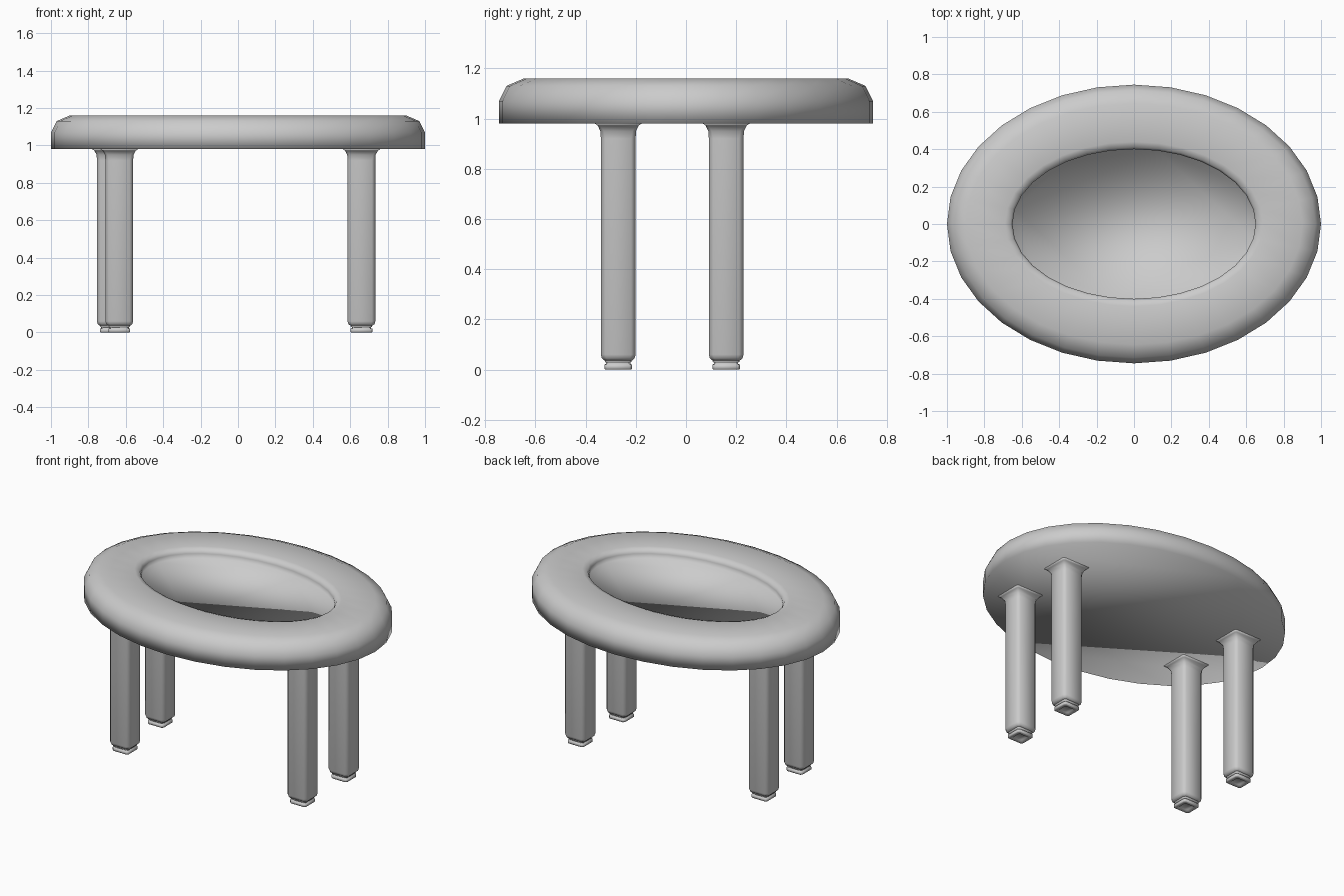
import bpy
import bmesh
import math

cube = bpy.data.objects.get("Cube")
if cube:
    bpy.data.objects.remove(cube, do_unlink=True)

grey = bpy.data.materials.new("soft_grey")
grey.use_nodes = True
colour = (0.6, 0.6, 0.6, 1)
grey.diffuse_color = colour
grey.node_tree.nodes["Principled BSDF"].inputs["Base Color"].default_value = colour


def loft(name, rings, location=(0, 0, 0)):
    """Skin a stack of closed rings, cap both ends and shade smooth."""
    bm = bmesh.new()
    loops = [[bm.verts.new(p) for p in ring] for ring in rings]
    for a, b in zip(loops, loops[1:]):
        for i in range(len(a)):
            j = (i + 1) % len(a)
            bm.faces.new((a[i], a[j], b[j], b[i]))
    bm.faces.new(loops[0])
    bm.faces.new(loops[-1])
    bmesh.ops.recalc_face_normals(bm, faces=bm.faces[:])
    for face in bm.faces:
        face.smooth = True
    mesh = bpy.data.meshes.new(name)
    bm.to_mesh(mesh)
    bm.free()
    mesh.materials.append(grey)
    obj = bpy.data.objects.new(name, mesh)
    obj.location = location
    bpy.context.collection.objects.link(obj)
    return obj


def ellipse(rx, ry, z, sides=32):
    angles = [math.tau * i / sides for i in range(sides)]
    return [(rx * math.cos(a), ry * math.sin(a), z) for a in angles]


def chamfered_square(hx, hy, chamfer, z):
    corners = []
    for sx, sy in ((1, 1), (-1, 1), (-1, -1), (1, -1)):
        pair = [(sx * hx, sy * (hy - chamfer), z), (sx * (hx - chamfer), sy * hy, z)]
        corners += pair if sx * sy > 0 else pair[::-1]
    return corners


# Oval top: flat underside, rounded rim and a shallow oval recess
top_profile = [
    (1.0, 0.745, 0.98), (1.0, 0.745, 1.07), (0.97, 0.715, 1.13),
    (0.9, 0.645, 1.16), (0.69, 0.44, 1.16), (0.66, 0.41, 1.15),
    (0.65, 0.4, 1.13), (0.65, 0.4, 1.10),
]
loft("oval_top", [ellipse(*p) for p in top_profile])

# Leg profile from the flared head to the tapered end: half width, chamfer, height
leg_profile = [
    (0.10, 0.005, 0.982), (0.085, 0.008, 0.972), (0.074, 0.014, 0.95),
    (0.072, 0.018, 0.92), (0.072, 0.018, 0.06), (0.068, 0.018, 0.045),
    (0.058, 0.014, 0.037),
]
# Foot with a groove and a recessed underside
foot_profile = [
    (0.054, 0.010, 0.042), (0.056, 0.010, 0.032), (0.050, 0.010, 0.028),
    (0.050, 0.010, 0.023), (0.057, 0.010, 0.020), (0.057, 0.010, 0.004),
    (0.053, 0.010, 0.0), (0.036, 0.008, 0.0), (0.032, 0.008, 0.008),
]

places = {
    "front_right": (-0.635, -0.27), "back_right": (-0.68, 0.16),
    "front_left": (0.66, -0.27), "back_left": (0.66, 0.16),
}
for place, (x, y) in places.items():
    for part, profile in (("leg", leg_profile), ("foot", foot_profile)):
        rings = [chamfered_square(h * 1.03, h * 0.96, c, z) for h, c, z in profile]
        loft(f"{place}_{part}", rings, (x, y, 0))
